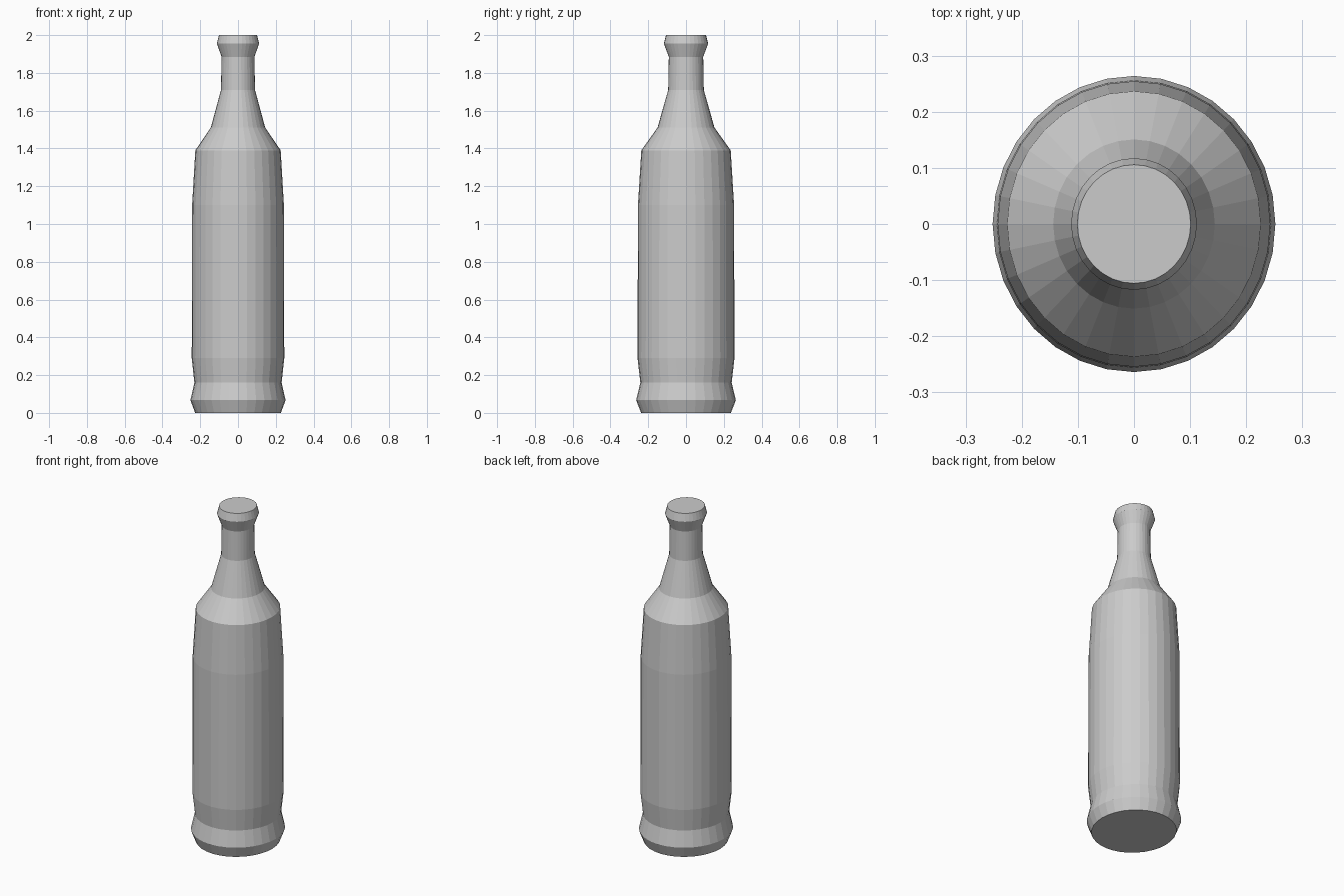
import bpy, bmesh, math

if "Cube" in bpy.data.objects:
    bpy.data.objects.remove(bpy.data.objects["Cube"])

SIDES = 32
Y_STRETCH = 1.047  # slightly deeper than wide

# Bottle silhouette: (radius, height) from base to mouth
PROFILE = [
    (0.227, 0.0), (0.252, 0.067), (0.231, 0.16), (0.245, 0.29),
    (0.243, 1.10), (0.226, 1.39), (0.144, 1.51), (0.090, 1.71),
    (0.087, 1.885), (0.112, 1.955), (0.101, 2.0),
]

bm = bmesh.new()

# One ring of vertices per profile point
rings = []
for r, z in PROFILE:
    ring = []
    for i in range(SIDES):
        a = 2 * math.pi * i / SIDES
        ring.append(bm.verts.new((r * math.cos(a), r * Y_STRETCH * math.sin(a), z)))
    rings.append(ring)

# Walls
for low, high in zip(rings, rings[1:]):
    for i in range(SIDES):
        j = (i + 1) % SIDES
        bm.faces.new((low[i], low[j], high[j], high[i]))

# Closed base and mouth
bm.faces.new(rings[0][::-1])
bm.faces.new(rings[-1])

mesh = bpy.data.meshes.new("bottle")
bm.to_mesh(mesh)
bm.free()
bottle = bpy.data.objects.new("bottle", mesh)
bpy.context.collection.objects.link(bottle)
